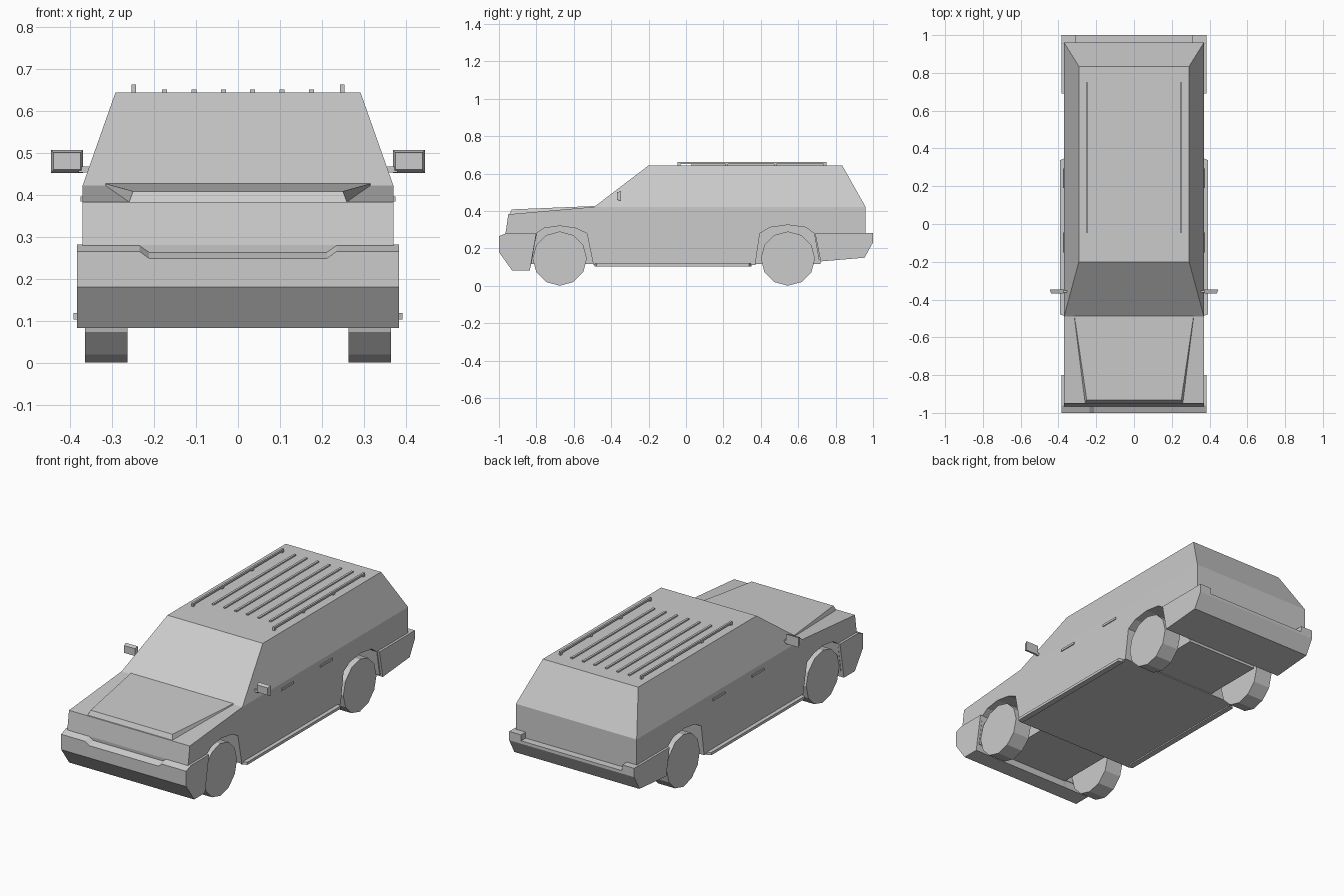
import bpy, bmesh, math
from mathutils import Matrix, Vector

if "Cube" in bpy.data.objects:
    bpy.data.objects.remove(bpy.data.objects["Cube"])


def finish(bm, name):
    bmesh.ops.remove_doubles(bm, verts=bm.verts, dist=0.0002)
    bmesh.ops.dissolve_degenerate(bm, edges=bm.edges, dist=0.0002)
    bmesh.ops.recalc_face_normals(bm, faces=bm.faces)
    me = bpy.data.meshes.new(name)
    bm.to_mesh(me)
    bm.free()
    ob = bpy.data.objects.new(name, me)
    bpy.context.collection.objects.link(ob)
    return ob


def loft(bm, stations):
    """Skin between (x, [(y, z), ...]) sections and cap both ends."""
    rings = [[bm.verts.new((x, y, z)) for y, z in prof] for x, prof in stations]
    n = len(rings[0])
    for a, b in zip(rings, rings[1:]):
        for i in range(n):
            j = (i + 1) % n
            bm.faces.new((a[i], a[j], b[j], b[i]))
    bm.faces.new(rings[0])
    bm.faces.new(rings[-1][::-1])


def box(bm, x0, x1, y0, y1, z0, z1):
    m = Matrix.Translation(((x0 + x1) / 2, (y0 + y1) / 2, (z0 + z1) / 2))
    m = m @ Matrix.Diagonal((x1 - x0, y1 - y0, z1 - z0, 1))
    return bmesh.ops.create_cube(bm, size=1, matrix=m)["verts"]


def mirror_x(ob):
    ob.modifiers.new("mirror", 'MIRROR').use_mirror_merge = False


# Body: side profile with wheel arches, cabin extruded and tapered from the belt line
front_arch = [(-.495, .11), (-.53, .28), (-.59, .307), (-.675, .32), (-.76, .307), (-.80, .28), (-.825, .12)]
rear_arch = [(.71, .14), (.685, .28), (.64, .312), (.545, .325), (.45, .312), (.395, .28), (.37, .11)]
profile = ([(-.95, .12), (-.965, .28), (-.95, .382), (-.49, .422), (.96, .422), (.96, .16)]
           + rear_arch + front_arch)
bm = bmesh.new()
loft(bm, [(-.37, profile), (.37, profile)])
belt = next(f for f in bm.faces if all(abs(v.co.z - .422) < .001 for v in f.verts))
roof = bmesh.ops.extrude_discrete_faces(bm, faces=[belt])["faces"][0]
for v in roof.verts:
    v.co = Vector((math.copysign(.292, v.co.x), -.20 if v.co.y < 0 else .835, .643))
finish(bm, "body")

# Inner walls of the wheel wells
bm = bmesh.new()
for y0, y1 in ((-.83, -.49), (.365, .72)):
    box(bm, -.22, .22, y0, y1, .115, .33)
finish(bm, "underbody")

# Raised hood panel
bm = bmesh.new()
for v in box(bm, -1, 1, -1, 1, -1, 1):
    sx, rear, top = math.copysign(1, v.co.x), v.co.y > 0, v.co.z > 0
    if rear:
        v.co = (sx * (.315 if top else .325), -.488, .426 if top else .40)
    else:
        v.co = (sx * (.25 if top else .262), -.932 if top else -.948, .408 if top else .375)
finish(bm, "hood_panel")


# Front bumper with a dropped centre section
def front_section(t):
    return [(-.96, t), (-1, t - .016), (-1, .18), (-.93, .082), (-.835, .082), (-.80, t)]


bm = bmesh.new()
xs = [(.383, .281), (.235, .281), (.212, .264)]
loft(bm, [(-x, front_section(t)) for x, t in xs] + [(x, front_section(t)) for x, t in xs[::-1]])
finish(bm, "front_bumper")


# Rear bumper with raised corners
def rear_section(t):
    return [(.69, .28), (.955, .28), (.957, t), (1, t), (1, .232), (.955, .15), (.72, .13)]


bm = bmesh.new()
xs = [(.383, .281), (.31, .281), (.3095, .248)]
loft(bm, [(-x, rear_section(t)) for x, t in xs] + [(x, rear_section(t)) for x, t in xs[::-1]])
finish(bm, "rear_bumper")

# Wheels
for name, y in (("front_wheels", -.675), ("rear_wheels", .545)):
    bm = bmesh.new()
    bmesh.ops.create_cone(bm, cap_ends=True, segments=12, radius1=.145, radius2=.145, depth=.102,
                          matrix=Matrix.Translation((.314, y, .145)) @ Matrix.Rotation(math.pi / 2, 4, 'Y'))
    mirror_x(finish(bm, name))

# Side steps, tapered towards the body at both ends
bm = bmesh.new()
for v in box(bm, .36, .392, -.49, .35, .103, .118):
    if v.co.x > .38:
        v.co.y += .012 if v.co.y < 0 else -.012
mirror_x(finish(bm, "side_steps"))

# Door handles
bm = bmesh.new()
for y in (-.15, .19):
    box(bm, .366, .375, y, y + .105, .383, .395)
mirror_x(finish(bm, "door_handles"))

# Wing mirrors: housing tapering forward, plus arm
bm = bmesh.new()
for v in box(bm, .369, .445, -.368, -.348, .452, .506):
    if v.co.y < -.36:
        v.co.x = .407 + (v.co.x - .407) * .85
        v.co.z = .481 + (v.co.z - .481) * .75
box(bm, .345, .38, -.362, -.352, .453, .467)
mirror_x(finish(bm, "wing_mirrors"))

# Roof rails on feet
bm = bmesh.new()
box(bm, .243, .254, -.045, .75, .651, .662)
for y in (-.045, .21, .47, .735):
    box(bm, .243, .254, y, y + .015, .64, .653)
mirror_x(finish(bm, "roof_rails"))

# Roof slats
bm = bmesh.new()
for i in range(6):
    x = -.175 + i * .07
    box(bm, x - .006, x + .006, .03, .75, .64, .65)
finish(bm, "roof_slats")
